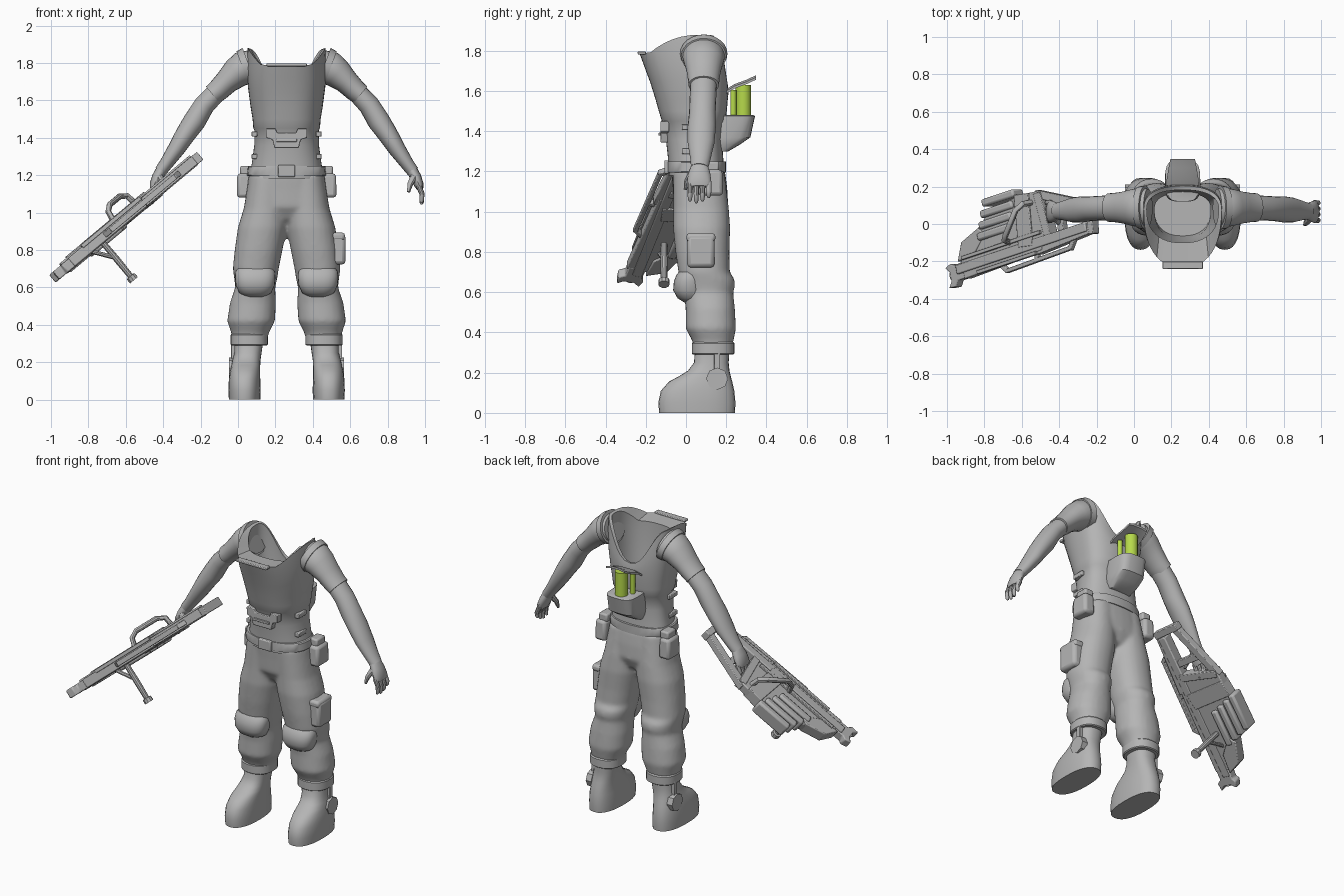
import bpy, bmesh, math
from mathutils import Vector, Matrix

CX = 0.26  # body centre line
I4 = Matrix.Identity(4)


def mat(name, rgb):
    m = bpy.data.materials.new(name)
    m.diffuse_color = (*rgb, 1)
    return m


GREY = mat("grey", (0.46, 0.46, 0.46))
GREEN = mat("lime green", (0.47, 0.70, 0.07))


def finish(name, bm, m=GREY, M=I4, bevel=0):
    bmesh.ops.recalc_face_normals(bm, faces=bm.faces)
    me = bpy.data.meshes.new(name)
    bm.to_mesh(me)
    bm.free()
    me.transform(M)
    me.materials.append(m)
    ob = bpy.data.objects.new(name, me)
    bpy.context.collection.objects.link(ob)
    if bevel:
        b = ob.modifiers.new("bevel", 'BEVEL')
        b.width, b.segments, b.limit_method = bevel, 2, 'ANGLE'
    return ob


def loft(name, rings, caps=True, m=GREY, M=I4):
    bm = bmesh.new()
    vs = [[bm.verts.new(p) for p in r] for r in rings]
    n = len(rings[0])
    for a, b in zip(vs, vs[1:]):
        for i in range(n):
            j = (i + 1) % n
            bm.faces.new((a[i], a[j], b[j], b[i]))
    if caps:
        bm.faces.new(vs[0])
        bm.faces.new(vs[-1])
    return finish(name, bm, m, M)


def oval(cx, z, rx, y0, y1, e=2.0, n=28, yc=None):
    """Horizontal superellipse ring; z may be a function of the angle."""
    yc = (y0 + y1) / 2 if yc is None else yc
    pts = []
    for i in range(n):
        t = 2 * math.pi * i / n
        c, s = math.cos(t), math.sin(t)
        x = cx + rx * math.copysign(abs(c) ** (2 / e), c)
        y = yc + ((y1 - yc) if s > 0 else (yc - y0)) * math.copysign(abs(s) ** (2 / e), s)
        pts.append((x, y, z(s) if callable(z) else z))
    return pts


def tube(name, path, radii, ref=(0, 1, 0), n=16, m=GREY, M=I4):
    """Tube with radii (across, along ref) at each path point."""
    P = [Vector(p) for p in path]
    rings = []
    for i, p in enumerate(P):
        t = (P[min(i + 1, len(P) - 1)] - P[max(i - 1, 0)]).normalized()
        v = Vector(ref)
        v = (v - t * v.dot(t)).normalized()
        u = t.cross(v)
        a, b = radii[i] if isinstance(radii, list) else (radii, radii)
        rings.append([p + u * a * math.cos(2 * math.pi * k / n) + v * b * math.sin(2 * math.pi * k / n)
                      for k in range(n)])
    return loft(name, rings, True, m, M)


def box(name, lo, hi, bevel=0.006, M=I4, m=GREY, taper=1.0):
    bm = bmesh.new()
    lo, hi = Vector(lo), Vector(hi)
    bmesh.ops.create_cube(bm, size=1)
    for v in bm.verts:
        k = taper if v.co.z < 0 else 1
        v.co = (lo + hi) / 2 + Vector((v.co.x * k * (hi - lo).x, v.co.y * k * (hi - lo).y, v.co.z * (hi - lo).z))
    return finish(name, bm, m, M, bevel)


def plate(name, outline, n0, n1, M=I4, bevel=0.006):
    """Flat outline in the local xy plane, thick along local z."""
    bm = bmesh.new()
    f = bm.faces.new([bm.verts.new((a, w, n0)) for a, w in outline])
    r = bmesh.ops.extrude_face_region(bm, geom=[f])
    for v in r["geom"]:
        if isinstance(v, bmesh.types.BMVert):
            v.co.z = n1
    return finish(name, bm, GREY, M, bevel)


# --- torso: hollow vest, high shoulders, thick front collar and low back ---
def level(t, dz=0):
    def z(s):
        top = 1.88 - 0.23 * s ** 4 if s > 0 else 1.88 - 0.09 * min(1, (abs(s) * 1.25) ** 2)
        return 1.56 + t * (top - 1.56) + dz
    return z


rows = [(1.18, .20, -.085, .19), (1.27, .185, -.09, .185), (1.36, .173, -.10, .18), (1.44, .172, -.114, .188),
        (1.45, .178, -.12, .195), (1.50, .182, -.135, .203), (1.56, .192, -.152, .208),
        (level(.35), .207, -.177, .211), (level(.7), .215, -.207, .209), (level(1), .208, -.232, .203),
        (level(1, -.006), .192, -.10, .182), (level(.7), .192, -.10, .185), (1.56, .175, -.095, .18),
        (1.40, .15, -.08, .165), (1.22, .15, -.06, .165)]
loft("vest_torso", [oval(CX, z, rx, a, b, 2.4, 48, .08) for z, rx, a, b in rows])

# collar bar, belly plate and its slot
FRONT = Matrix(((1, 0, 0, CX), (0, 0, -1, 0), (0, 1, 0, 0), (0, 0, 0, 1)))
box("collar_bar", (CX - .108, -.24, 1.782), (CX + .108, -.20, 1.797), .004)
plate("belly_plate", [(-.065, 1.345), (.065, 1.345), (.075, 1.39), (.11, 1.40), (.11, 1.45), (.06, 1.45),
                      (.05, 1.425), (-.05, 1.425), (-.06, 1.45), (-.11, 1.45), (-.11, 1.40), (-.075, 1.39)],
      .085, .128, FRONT, .004)
box("belly_slot", (CX - .055, -.136, 1.378), (CX + .055, -.12, 1.394), .003)

# --- belt and buckle ---
loft("belt", [oval(CX, z, r, -.092, .20, 2.4) for z, r in ((1.195, .206), (1.2, .211), (1.245, .207), (1.25, .20))])
box("buckle", (CX - .045, -.108, 1.19), (CX + .045, -.07, 1.255))

# --- backpack: pod, rear flap and canisters ---
loft("pack_pod", [oval(CX, z, rx, .12, y, 3.6, 24) for z, rx, y in
                  ((1.30, .075, .21), (1.335, .09, .27), (1.37, .095, .32), (1.475, .093, .343), (1.48, .085, .335))])
for i, (x, y, r, top) in enumerate(((0, .285, .038, 1.63), (-.045, .235, .015, 1.605), (.045, .235, .015, 1.605))):
    tube("canister_%d" % i, [(CX + x, y, 1.46), (CX + x, y, top)], r, n=20, m=GREEN)
loft("pack_flap", [[(CX + s * w, y, z + d) for s, d in ((-1, 0), (-.5, .008), (.5, .008), (1, 0), (1, .012), (.5, .022), (-.5, .022), (-1, .012))]
                   for y, z, w in ((.18, 1.575, .09), (.24, 1.612, .085), (.30, 1.634, .075), (.347, 1.656, .066))])

trousers = [loft("trousers", [oval(CX, z, rx, a, b, 2.4) for z, rx, a, b in
                              ((.935, .05, .02, .13), (.965, .12, -.02, .18), (1.03, .218, -.06, .21),
                               (1.12, .213, -.066, .205), (1.21, .202, -.074, .193))])]
for s, side in ((1, "left"), (-1, "right")):
    X = lambda o: CX + s * o
    # --- leg, cuff, knee pad and boot ---
    leg = [(.29, .20, .088, .05, .22), (.36, .195, .102, .03, .237), (.42, .19, .128, -.002, .249),
           (.52, .18, .123, -.002, .243), (.60, .168, .107, -.012, .235), (.63, .166, .112, -.027, .244),
           (.665, .165, .118, -.033, .242), (.70, .165, .123, -.038, .218), (.80, .15, .128, -.053, .216),
           (.92, .13, .131, -.065, .22), (1.02, .115, .115, -.063, .213), (1.2, .10, .10, -.065, .19)]
    trousers.append(loft(side + "_leg", [oval(X(o), z, rx, a, b, 2.2, 24) for z, o, rx, a, b in leg]))
    loft(side + "_cuff", [oval(X(.2), z, r, .135 - r * 1.06, .135 + r * 1.06, 2.3)
                          for z, r in ((.29, .094), (.295, .10), (.345, .10), (.352, .094))])
    loft(side + "_knee_pad", [oval(X(.168), z, rx, a, .09, 2.5) for z, rx, a in
                              ((.55, .05, -.01), (.57, .085, -.042), (.61, .104, -.064), (.655, .108, -.060),
                               (.685, .105, -.048), (.70, .095, -.036))])
    boot = [(0, .225, .084, -.133, .243), (.05, .225, .086, -.138, .246), (.11, .225, .084, -.125, .24),
            (.155, .222, .08, -.085, .23), (.185, .218, .077, -.03, .222), (.21, .215, .075, .01, .216),
            (.25, .207, .073, .04, .212), (.32, .202, .078, .045, .217)]
    loft(side + "_boot", [oval(X(o), z, rx, a, b, 2.4) for z, o, rx, a, b in boot])
    tube(side + "_ankle_disc", [(X(.27), .155, .17), (X(.308), .155, .17)], .055, n=8)
    box(side + "_ankle_strap", (X(.285) - .012, .14, .2), (X(.285) + .012, .17, .31), .003)
    # --- belt pouch and waist tabs ---
    box(side + "_belt_pouch", (X(.228) - .036, .065, 1.08), (X(.228) + .036, .18, 1.21), .018, taper=1.08)
    box(side + "_pouch_lid", (X(.218) - .03, .08, 1.20), (X(.218) + .03, .165, 1.25), .01)
    for z in (1.30, 1.42):
        box(side + "_waist_tab", (X(.172) - .015, -.02, z - .014), (X(.172) + .015, .06, z + .014), .004)
    # --- arm, sleeve and armhole band ---
    arm = [(.36, 1.66, .053, .066), (.44, 1.575, .056, .066), (.492, 1.49, .06, .066), (.54, 1.42, .054, .07),
           (.59, 1.34, .046, .066), (.645, 1.26, .036, .05), (.675, 1.22, .033, .043)]
    tube(side + "_arm", [(X(o), .088 - .02 * i / 6, z) for i, (o, z, _, _) in enumerate(arm)],
         [(a, b) for _, _, a, b in arm], n=20)
    sleeve = [(.185, 1.785, .085, .10), (.235, 1.77, .092, .105), (.27, 1.745, .082, .098), (.32, 1.70, .066, .085),
              (.365, 1.655, .060, .078), (.395, 1.63, .057, .076)]
    tube(side + "_sleeve", [(X(o), .088, z) for o, z, _, _ in sleeve], [(a, b) for _, _, a, b in sleeve], n=24)
    tube(side + "_armhole_band", [(X(.2), .088, 1.785), (X(.235), .088, 1.772)], [(.102, .118), (.096, .112)], n=24)
    # --- hand with fingers and thumb ---
    tube(side + "_palm", [(X(.665), .068, 1.235), (X(.69), .066, 1.19), (X(.707), .066, 1.15), (X(.714), .066, 1.125)],
         [(.03, .04), (.03, .055), (.026, .06), (.017, .056)])
    for i in range(4):
        y = .02 + .031 * i
        tip = 1.052 + (.0, -.008, .0, .018)[i]
        tube("%s_finger_%d" % (side, i), [(X(.705), y, 1.145), (X(.724), y, 1.10), (X(.722), y, tip + .01), (X(.718), y, tip)],
             [(.015, .015), (.014, .014), (.011, .011), (.006, .006)], n=10)
    tube(side + "_thumb", [(X(.68), .03, 1.19), (X(.66), .005, 1.15), (X(.652), -.004, 1.11)],
         [(.02, .02), (.015, .015), (.008, .008)], n=10)

# blend legs and hips into one smooth pair of trousers
for ob in trousers:
    ob.select_set(True)
bpy.context.view_layer.objects.active = trousers[0]
bpy.ops.object.join()
rem = trousers[0].modifiers.new("blend", 'REMESH')
rem.mode, rem.voxel_size, rem.use_smooth_shade = 'VOXEL', 0.011, True
smo = trousers[0].modifiers.new("soften", 'SMOOTH')
smo.factor, smo.iterations = 0.5, 8

# --- thigh pocket on the left leg only ---
box("thigh_pocket", (.48, .005, .722), (.575, .142, .885), .02)
box("thigh_pocket_lid", (.485, .002, .85), (.572, .146, .893), .015)

# --- rifle, built flat (x = length from muzzle, y = width, z = up) then tilted ---
A = Vector((.745, .25, .62)).normalized()
N = Vector((-.64, 0, .77))
N = (N - A * N.dot(A)).normalized()
W = N.cross(A)
G = Matrix.Translation((-.97, -.28, .665)) @ Matrix((A, W, N)).transposed().to_4x4()


def strip(name, p, q, w, n0, n1):
    """Straight flat bar between two points in the rifle plane."""
    p, q = Vector(p), Vector(q)
    d = (q - p).normalized() * w / 2
    o = Vector((-d.y, d.x))
    plate(name, [p - o, q - o, q + o, p + o], n0, n1, G, .004)


plate("rifle_body", [(.10, -.04), (.66, -.025), (.72, .10), (.70, .29), (.58, .30), (.36, .27), (.15, .13), (.10, .06)],
      -.026, .03, G)
box("rifle_spine", (.06, -.005, -.03), (.99, .045, .038), M=G)
box("rifle_top_rail", (.12, .06, .02), (.68, .08, .045), .003, G)
box("rifle_side_rail", (.2, -.04, .02), (.62, -.02, .042), .003, G)
plate("muzzle_block", [(-.02, -.06), (.03, -.065), (.05, -.035), (.12, -.035), (.12, .055), (.04, .05), (.02, .065), (-.02, .05),
                       (.005, .02), (.005, -.03)], -.027, .027, G)
tube("barrel", [(.0, .0, 0), (.2, .0, 0)], .026, ref=(0, 0, 1), M=G)
plate("barrel_shroud", [(.08, .06), (.2, .07), (.3, .16), (.26, .2), (.13, .155)], -.036, .036, G)
for i in range(4):
    a = .25 + .025 * i
    box("rifle_rib_%d" % i, (a, .13 + .056 * i, -.045), (a + .23, .172 + .056 * i, .046), .012, G)
# cross plate, open stock frame and lower guard
strip("cross_plate", (.56, .02), (.60, .30), .10, -.034, .04)
strip("stock_lower", (.62, -.02), (1.0, .0), .04, -.025, .028)
strip("stock_upper", (.68, .28), (1.02, .13), .045, -.022, .022)
strip("stock_butt", (1.005, -.025), (1.035, .155), .04, -.027, .027)
strip("trigger_post", (.72, .02), (.70, .28), .045, -.035, .035)
strip("hand_grip", (.80, .02), (.83, .23), .04, -.02, .02)
strip("guard_rail", (.37, -.068), (.84, -.058), .022, -.015, .015)
for a, b in ((.34, .38), (.60, .60), (.87, .83)):
    strip("guard_post", (a, -.02), (b, -.066), .024, -.015, .015)
# carry handle, fore grip and brace
tube("carry_handle", [(.45, .07, .02), (.465, .08, .085), (.50, .10, .108), (.60, .21, .108), (.64, .235, .085), (.65, .24, .02)],
     .016, ref=(.8, -.6, .1), n=10, M=G)
tube("fore_grip", [(.335, .09, -.02), (.335, .09, -.15), (.334, .09, -.255), (.334, .09, -.258), (.334, .09, -.285)],
     [(.016, .016), (.018, .018), (.016, .016), (.028, .028), (.028, .028)], ref=(0, 1, 0), n=10, M=G)
tube("grip_brace", [(.25, .09, -.015), (.335, .09, -.13)], .012, n=8, M=G)

# --- smooth shading with sharp edges kept ---
bpy.ops.object.select_all(action='DESELECT')
for ob in bpy.data.objects:
    ob.select_set(True)
    bpy.context.view_layer.objects.active = ob
bpy.ops.object.shade_smooth_by_angle(angle=math.radians(35))
